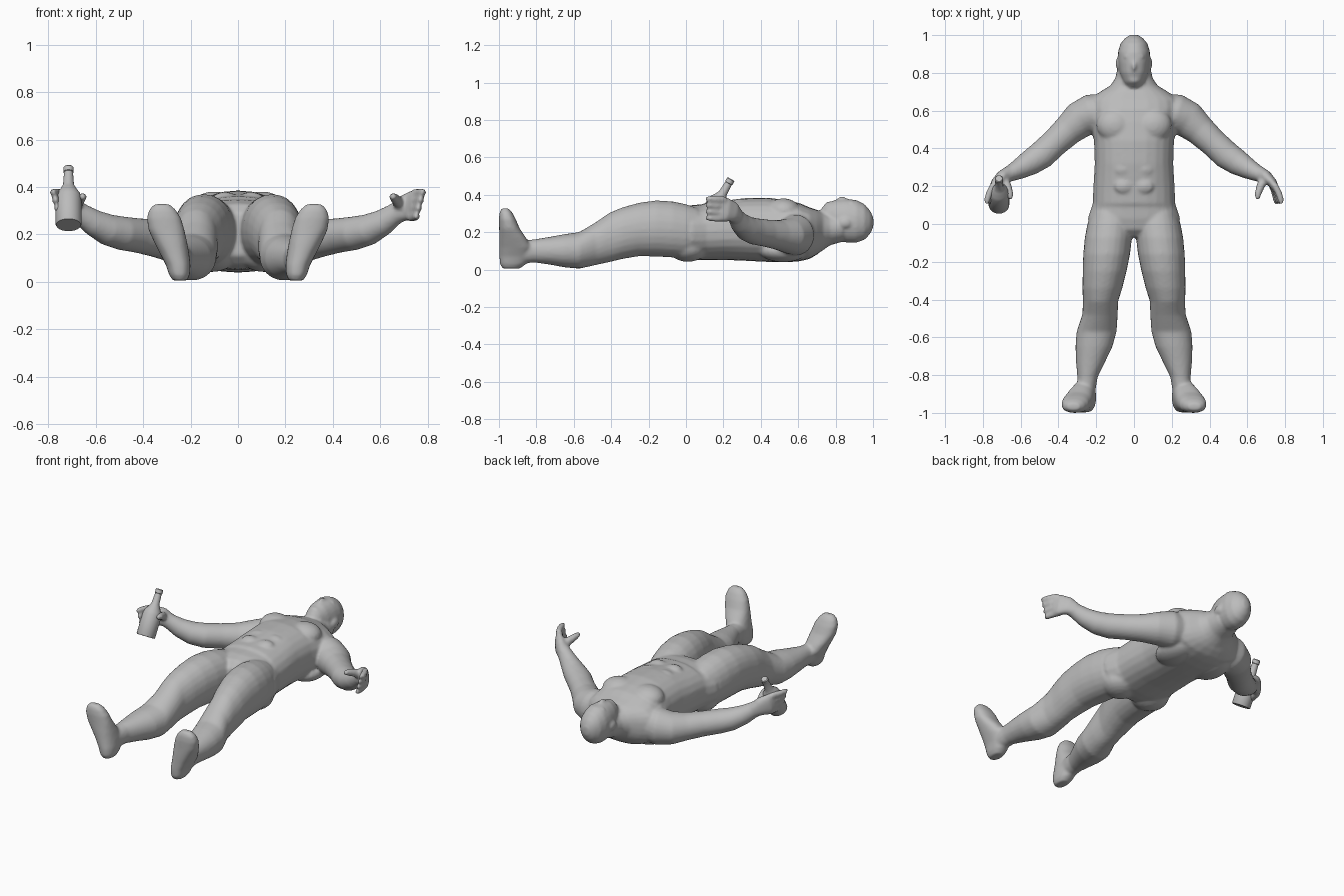
import bpy, bmesh, math
from mathutils import Vector, Matrix

grey = bpy.data.materials.new("plain grey")
grey.diffuse_color = (0.5, 0.5, 0.5, 1)
body_bm = bmesh.new()


def loft(bm, secs, axis=None, sx=1, n=24, e=2.3):
    """Skin ellipse sections (x, y, z, width radius, depth radius) and close both ends.
    axis 'y' or 'z' keeps sections square to that axis; otherwise they follow the path."""
    rings = []
    pts = [Vector(s[:3]) for s in secs]
    for i, s in enumerate(secs):
        if axis == 'y':
            u, v = Vector((1, 0, 0)), Vector((0, 0, 1))
        elif axis == 'z':
            u, v = Vector((1, 0, 0)), Vector((0, 1, 0))
        else:
            t = (pts[min(i + 1, len(pts) - 1)] - pts[max(i - 1, 0)]).normalized()
            u = t.cross(Vector((0, 0, 1))).normalized()
            v = u.cross(t)
        ring = []
        for k in range(n):
            a = 2 * math.pi * k / n
            c, d = math.cos(a), math.sin(a)
            p = pts[i] + u * s[3] * math.copysign(abs(c) ** (2 / e), c) \
                + v * s[4] * math.copysign(abs(d) ** (2 / e), d)
            ring.append(bm.verts.new((p.x * sx, p.y, p.z)))
        rings.append(ring)
    faces = [bm.faces.new((a[k], a[(k + 1) % n], b[(k + 1) % n], b[k]))
             for a, b in zip(rings, rings[1:]) for k in range(n)]
    faces += [bm.faces.new(rings[0]), bm.faces.new(rings[-1])]
    bmesh.ops.recalc_face_normals(bm, faces=faces)


def blob(bm, centre, radii, tilt=0):
    """Stretched ball for muscles and face features."""
    m = Matrix.Translation(centre) @ Matrix.Rotation(tilt, 4, 'Z') @ Matrix.Diagonal((*radii, 1))
    bmesh.ops.create_uvsphere(bm, u_segments=20, v_segments=12, radius=1, matrix=m)


def finish(bm, name):
    me = bpy.data.meshes.new(name)
    bm.to_mesh(me)
    bm.free()
    ob = bpy.data.objects.new(name, me)
    bpy.context.collection.objects.link(ob)
    me.materials.append(grey)
    return ob


# Torso from crotch to neck base, lying on its back
loft(body_bm, [
    (0, -0.07, 0.20, 0.09, 0.09), (0, -0.03, 0.20, 0.20, 0.13), (0, 0.03, 0.20, 0.245, 0.145),
    (0, 0.09, 0.20, 0.225, 0.15), (0, 0.11, 0.205, 0.218, 0.155), (0, 0.20, 0.21, 0.215, 0.158),
    (0, 0.32, 0.215, 0.208, 0.168), (0, 0.44, 0.213, 0.212, 0.172), (0, 0.54, 0.205, 0.23, 0.166),
    (0, 0.61, 0.20, 0.24, 0.155), (0, 0.66, 0.195, 0.235, 0.138), (0, 0.70, 0.20, 0.18, 0.12),
    (0, 0.73, 0.205, 0.13, 0.10)], 'y')
# Neck sloping into the shoulders
loft(body_bm, [(0, 0.66, 0.20, 0.17, 0.12), (0, 0.72, 0.205, 0.135, 0.11),
               (0, 0.77, 0.215, 0.10, 0.085), (0, 0.84, 0.225, 0.085, 0.075)], 'y', e=2)
# Head with jaw, skull, nose, brow and beard
loft(body_bm, [(0, 0.725, 0.30, 0.03, 0.03), (0, 0.75, 0.285, 0.055, 0.07),
               (0, 0.80, 0.267, 0.075, 0.107), (0, 0.86, 0.261, 0.084, 0.117),
               (0, 0.91, 0.258, 0.085, 0.115), (0, 0.955, 0.255, 0.072, 0.095),
               (0, 0.985, 0.253, 0.047, 0.062), (0, 1.002, 0.253, 0.018, 0.025)], 'y', e=2.1)
blob(body_bm, (0, 0.835, 0.372), (0.014, 0.028, 0.020))
blob(body_bm, (0, 0.885, 0.358), (0.055, 0.014, 0.016))
blob(body_bm, (0, 0.765, 0.325), (0.042, 0.03, 0.04))

for s in (-1, 1):
    # Ear, chest, belly, shoulder blade and buttock
    blob(body_bm, (s * 0.084, 0.85, 0.25), (0.014, 0.032, 0.026))
    blob(body_bm, (s * 0.10, 0.52, 0.315), (0.10, 0.09, 0.066), s * 0.3)
    blob(body_bm, (s * 0.13, 0.52, 0.10), (0.10, 0.13, 0.06))
    blob(body_bm, (s * 0.11, 0.01, 0.12), (0.11, 0.11, 0.078))
    for y in (0.2, 0.29, 0.38):
        blob(body_bm, (s * 0.055, y, 0.355), (0.05, 0.04, 0.024))
    # Leg from hip to ankle
    loft(body_bm, [
        (0.125, 0.06, 0.21, 0.10, 0.12), (0.127, 0.0, 0.205, 0.12, 0.145),
        (0.135, -0.07, 0.215, 0.125, 0.15), (0.145, -0.16, 0.22, 0.124, 0.15),
        (0.155, -0.25, 0.215, 0.116, 0.143), (0.168, -0.34, 0.195, 0.106, 0.138),
        (0.177, -0.41, 0.172, 0.093, 0.132), (0.180, -0.48, 0.140, 0.094, 0.115),
        (0.198, -0.57, 0.103, 0.106, 0.098), (0.212, -0.65, 0.101, 0.098, 0.089),
        (0.230, -0.73, 0.101, 0.077, 0.074), (0.246, -0.81, 0.100, 0.054, 0.062),
        (0.252, -0.87, 0.095, 0.05, 0.062), (0.252, -0.92, 0.09, 0.046, 0.055)], 'y', s, e=2.1)
    # Foot with upright toes splayed outward
    loft(body_bm, [
        (0.245, -0.935, 0.005, 0.03, 0.045), (0.247, -0.925, 0.03, 0.044, 0.07),
        (0.252, -0.915, 0.07, 0.052, 0.083), (0.268, -0.912, 0.12, 0.062, 0.086),
        (0.285, -0.927, 0.17, 0.070, 0.072), (0.302, -0.944, 0.22, 0.076, 0.055),
        (0.313, -0.955, 0.27, 0.072, 0.045), (0.319, -0.963, 0.305, 0.056, 0.034),
        (0.321, -0.967, 0.328, 0.032, 0.018)], 'z', s)
    # Arm from shoulder to wrist
    loft(body_bm, [
        (0.15, 0.60, 0.19, 0.09, 0.10), (0.22, 0.585, 0.185, 0.105, 0.11),
        (0.29, 0.55, 0.18, 0.098, 0.095), (0.35, 0.495, 0.185, 0.082, 0.08),
        (0.42, 0.43, 0.195, 0.074, 0.073), (0.49, 0.365, 0.205, 0.075, 0.071),
        (0.55, 0.325, 0.22, 0.068, 0.066), (0.61, 0.29, 0.25, 0.054, 0.056),
        (0.66, 0.265, 0.285, 0.042, 0.046), (0.69, 0.25, 0.305, 0.036, 0.046)], None, s, e=2)
    # Palm, four fingers and thumb
    loft(body_bm, [(0.665, 0.275, 0.285, 0.032, 0.04), (0.70, 0.25, 0.31, 0.032, 0.055),
                   (0.735, 0.215, 0.32, 0.025, 0.065), (0.748, 0.185, 0.325, 0.018, 0.062)],
         None, s, e=2.3)
    for k in range(4):
        z = 0.272 + 0.034 * k
        loft(body_bm, [(0.728 + 0.005 * k, 0.21, z, 0.018, 0.019),
                       (0.745 + 0.007 * k, 0.165, z + 0.002, 0.018, 0.019),
                       (0.752 + 0.009 * k, 0.125, z + 0.004, 0.016, 0.017),
                       (0.752 + 0.009 * k, 0.105, z + 0.005, 0.010, 0.011)], None, s, 12, 2)
    loft(body_bm, [(0.69, 0.245, 0.32, 0.026, 0.03), (0.668, 0.195, 0.345, 0.022, 0.024),
                   (0.655, 0.155, 0.358, 0.018, 0.019), (0.653, 0.13, 0.362, 0.011, 0.012)],
         None, s, 12, 2)

# Fuse every body part into one soft skin
body = finish(body_bm, "body")
remesh = body.modifiers.new("fuse", 'REMESH')
remesh.mode = 'VOXEL'
remesh.voxel_size = 0.009
remesh.use_smooth_shade = True
soften = body.modifiers.new("soften", 'SMOOTH')
soften.factor = 0.5
soften.iterations = 5

# Bottle leaning in the hand: base, body, shoulder, neck and lip
bm = bmesh.new()
loft(bm, [(0, 0, z, r, r) for z, r in (
    (0, 0.052), (0.005, 0.055), (0.13, 0.055), (0.15, 0.049), (0.175, 0.033), (0.195, 0.023),
    (0.255, 0.019), (0.257, 0.022), (0.278, 0.022), (0.282, 0.018))], 'z', e=2)
bottle = finish(bm, "bottle")
bottle.location = (-0.715, 0.10, 0.24)
bottle.rotation_euler = (-math.radians(30), 0, 0)
bpy.context.view_layer.objects.active = bottle
bottle.select_set(True)
bpy.ops.object.shade_smooth_by_angle(angle=math.radians(35))
